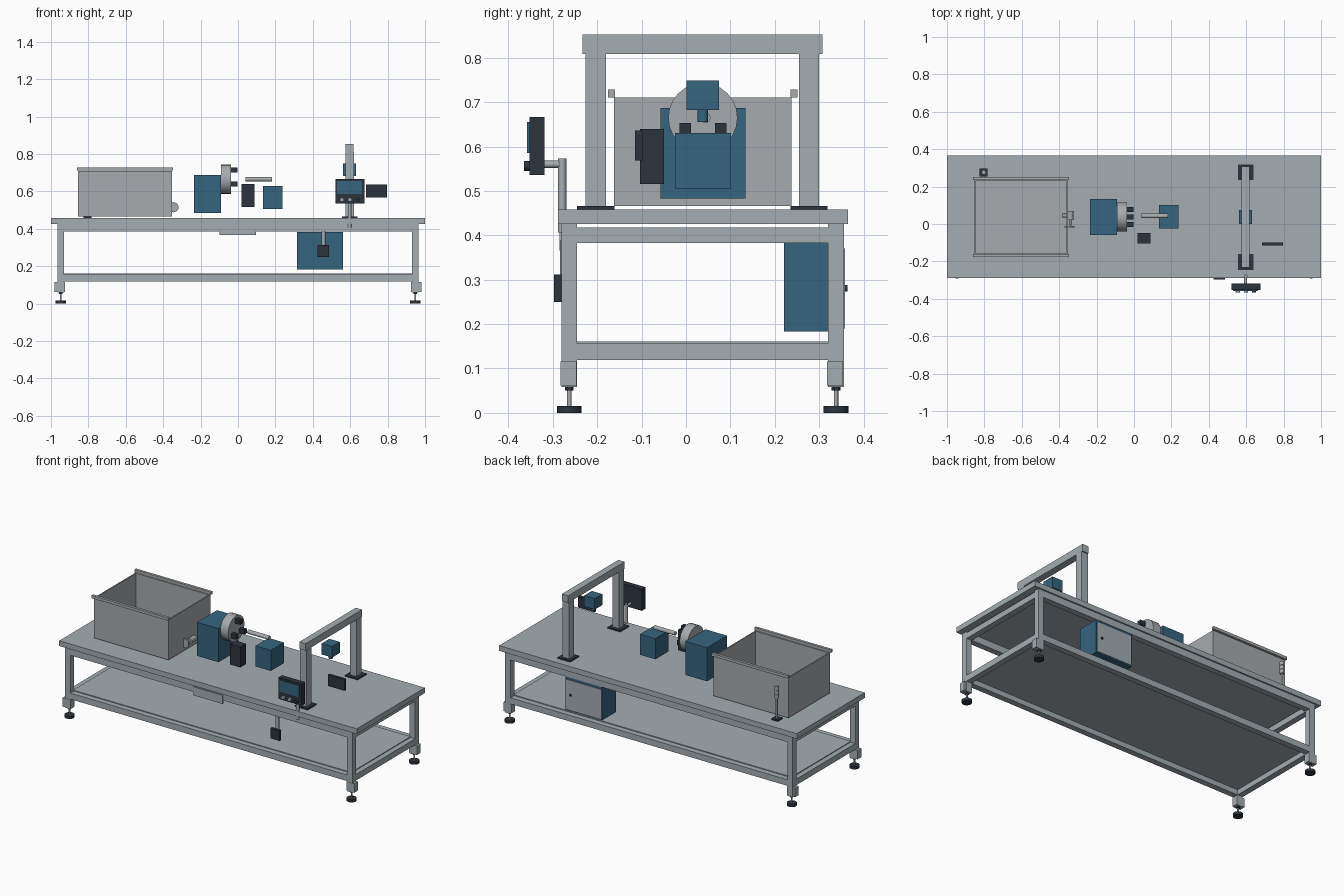
import bpy, bmesh, math
from mathutils import Vector, Matrix


def material(name, r, g, b):
    m = bpy.data.materials.new(name)
    m.diffuse_color = (r, g, b, 1)
    return m


GREY = material("painted_grey", 0.371, 0.423, 0.445)
STEEL = material("steel", 0.39, 0.41, 0.42)
BLUE = material("machine_blue", 0.037, 0.130, 0.215)
DARK = material("dark_plastic", 0.025, 0.034, 0.048)


def finish(name, bm, mat):
    me = bpy.data.meshes.new(name)
    bm.to_mesh(me)
    bm.free()
    me.materials.append(mat)
    ob = bpy.data.objects.new(name, me)
    bpy.context.collection.objects.link(ob)
    return ob


def box(name, x, y, z, mat):
    """Box from (min, max) ranges on each axis."""
    bm = bmesh.new()
    size = [r[1] - r[0] for r in (x, y, z)]
    mid = [(r[1] + r[0]) / 2 for r in (x, y, z)]
    bmesh.ops.create_cube(bm, size=1, matrix=Matrix.Translation(mid) @ Matrix.Diagonal((*size, 1)))
    return finish(name, bm, mat)


def rod(name, a, b, r, mat, segs=24, r2=None):
    """Smooth cylinder or cone from point a to point b."""
    a, b = Vector(a), Vector(b)
    d = b - a
    rot = d.to_track_quat('Z', 'Y').to_matrix().to_4x4()
    bm = bmesh.new()
    bmesh.ops.create_cone(bm, cap_ends=True, segments=segs, radius1=r,
                          radius2=r if r2 is None else r2, depth=d.length,
                          matrix=Matrix.Translation((a + b) / 2) @ rot)
    ob = finish(name, bm, mat)
    for o in bpy.context.selected_objects:
        o.select_set(False)
    ob.select_set(True)
    bpy.context.view_layer.objects.active = ob
    bpy.ops.object.shade_smooth_by_angle(angle=math.radians(35))
    return ob


# Table frame
box("table_top", (-1, 1), (-0.288, 0.365), (0.426, 0.458), GREY)
box("lower_shelf", (-0.935, 0.935), (-0.248, 0.322), (0.150, 0.161), GREY)
LEG_Y = ((-0.281, -0.245), (0.320, 0.356))
for sx in (-1, 1):
    lx = tuple(sorted((sx * 0.930, sx * 0.966)))
    for i, ly in enumerate(LEG_Y):
        box("leg", lx, ly, (0.058, 0.426), GREY)
        box("leg_bracket", tuple(sorted((sx * 0.926, sx * 0.980))),
            (ly[0] - 0.002, ly[1] - 0.002), (0.062, 0.116), GREY)
        # Levelling foot
        cx, cy = sx * 0.948, sum(ly) / 2
        rod("foot_pad", (cx, cy, 0), (cx, cy, 0.016), 0.028, DARK)
        rod("foot_stem", (cx, cy, 0.016), (cx, cy, 0.052), 0.005, STEEL, 16)
        rod("foot_nut", (cx, cy, 0.050), (cx, cy, 0.058), 0.010, DARK, 6)
    for z in ((0.383, 0.418), (0.119, 0.156)):
        box("end_rail", lx, (-0.245, 0.320), z, GREY)
for ly in LEG_Y:
    for z in ((0.385, 0.426), (0.119, 0.156)):
        box("long_rail", (-0.930, 0.930), ly, z, GREY)
box("drawer_plate", (-0.100, 0.097), (-0.285, -0.280), (0.366, 0.418), GREY)

# Open tank: remove the top face, then give the walls thickness inwards
tank = box("tank", (-0.855, -0.353), (-0.162, 0.238), (0.466, 0.710), STEEL)
bm = bmesh.new()
bm.from_mesh(tank.data)
bmesh.ops.delete(bm, geom=[f for f in bm.faces if f.normal.z > 0.9], context='FACES')
bm.to_mesh(tank.data)
bm.free()
wall = tank.modifiers.new("wall", 'SOLIDIFY')
wall.thickness = 0.010
wall.offset = -1
for y in (-0.168, 0.243):
    box("tank_rim_bar", (-0.861, -0.347), (y - 0.008, y + 0.008), (0.711, 0.728), STEEL)

# Drain valve
rod("valve_pipe", (-0.385, 0.045, 0.515), (-0.325, 0.045, 0.515), 0.010, STEEL)
rod("valve_body", (-0.340, 0.070, 0.515), (-0.340, 0.022, 0.515), 0.016, STEEL)
rod("valve_stem", (-0.340, 0.022, 0.515), (-0.340, -0.012, 0.515), 0.005, STEEL, 16)
rod("valve_wheel", (-0.345, -0.012, 0.515), (-0.345, -0.020, 0.515), 0.027, STEEL)

# Signal post behind the tank
box("signal_base", (-0.825, -0.782), (0.254, 0.297), (0.458, 0.467), DARK)
rod("signal_pole", (-0.803, 0.276, 0.467), (-0.803, 0.276, 0.590), 0.006, STEEL, 16)
for i in range(3):
    z = 0.590 + i * 0.025
    rod("signal_light", (-0.803, 0.276, z), (-0.803, 0.276, z + 0.022), 0.012, STEEL)
rod("signal_core", (-0.803, 0.276, 0.590), (-0.803, 0.276, 0.660), 0.010, STEEL, 16)

# Headstock with three-jaw chuck
CY, CZ = 0.038, 0.665
box("headstock", (-0.235, -0.090), (-0.058, 0.134), (0.483, 0.687), BLUE)
rod("chuck", (-0.092, CY, CZ), (-0.038, CY, CZ), 0.078, STEEL, 24)
for k in range(3):
    a = math.radians(90 + 120 * k)
    y, z = CY + 0.046 * math.cos(a), CZ + 0.050 * math.sin(a)
    box("chuck_jaw", (-0.040, -0.003), (y - 0.013, y + 0.013), (z - 0.0135, z + 0.0135), DARK)

# Tool box, tailstock and centre rod
box("tool_box", (0.020, 0.088), (-0.104, -0.049), (0.516, 0.640), DARK)
box("tailstock", (0.135, 0.238), (-0.025, 0.101), (0.505, 0.630), BLUE)
rod("centre_rod", (0.040, 0.043, CZ), (0.182, 0.043, CZ), 0.012, STEEL)

# Gantry
for y in (-0.203, 0.277):
    box("gantry_base", (0.555, 0.639), (y - 0.042, y + 0.042), (0.458, 0.466), DARK)
    box("gantry_post", (0.575, 0.619), (y - 0.023, y + 0.023), (0.466, 0.810), GREY)
box("gantry_beam", (0.576, 0.618), (-0.233, 0.308), (0.809, 0.852), GREY)

# Inspection camera and side monitor
box("camera_body", (0.562, 0.632), (0.001, 0.074), (0.682, 0.749), BLUE)
rod("camera_lens", (0.597, CY, 0.683), (0.597, CY, 0.655), 0.012, BLUE)
box("monitor", (0.684, 0.796), (-0.115, -0.098), (0.568, 0.636), DARK)

# Control panel on its post
box("control_panel", (0.520, 0.675), (-0.353, -0.319), (0.536, 0.667), DARK)
box("panel_screen", (0.530, 0.662), (-0.358, -0.352), (0.585, 0.655), BLUE)
for x, m in ((0.555, STEEL), (0.598, STEEL), (0.642, DARK)):
    rod("panel_button", (x, -0.352, 0.556), (x, -0.365, 0.556), 0.011, m, 20)
rod("panel_post", (0.597, -0.279, 0.406), (0.597, -0.279, 0.573), 0.0095, GREY)
rod("panel_arm", (0.597, -0.279, 0.560), (0.597, -0.322, 0.560), 0.008, GREY, 16)

# Hanging pendant under the front edge
box("pendant", (0.425, 0.487), (-0.297, -0.281), (0.250, 0.312), DARK)
rod("pendant_rod", (0.457, -0.274, 0.300), (0.457, -0.274, 0.388), 0.010, GREY)

# Electrical cabinet under the rear edge
box("cabinet", (0.315, 0.562), (0.221, 0.354), (0.183, 0.384), BLUE)
box("cabinet_door", (0.322, 0.555), (0.353, 0.358), (0.190, 0.370), GREY)
rod("door_latch", (0.525, 0.357, 0.281), (0.525, 0.364, 0.281), 0.007, DARK, 16)
